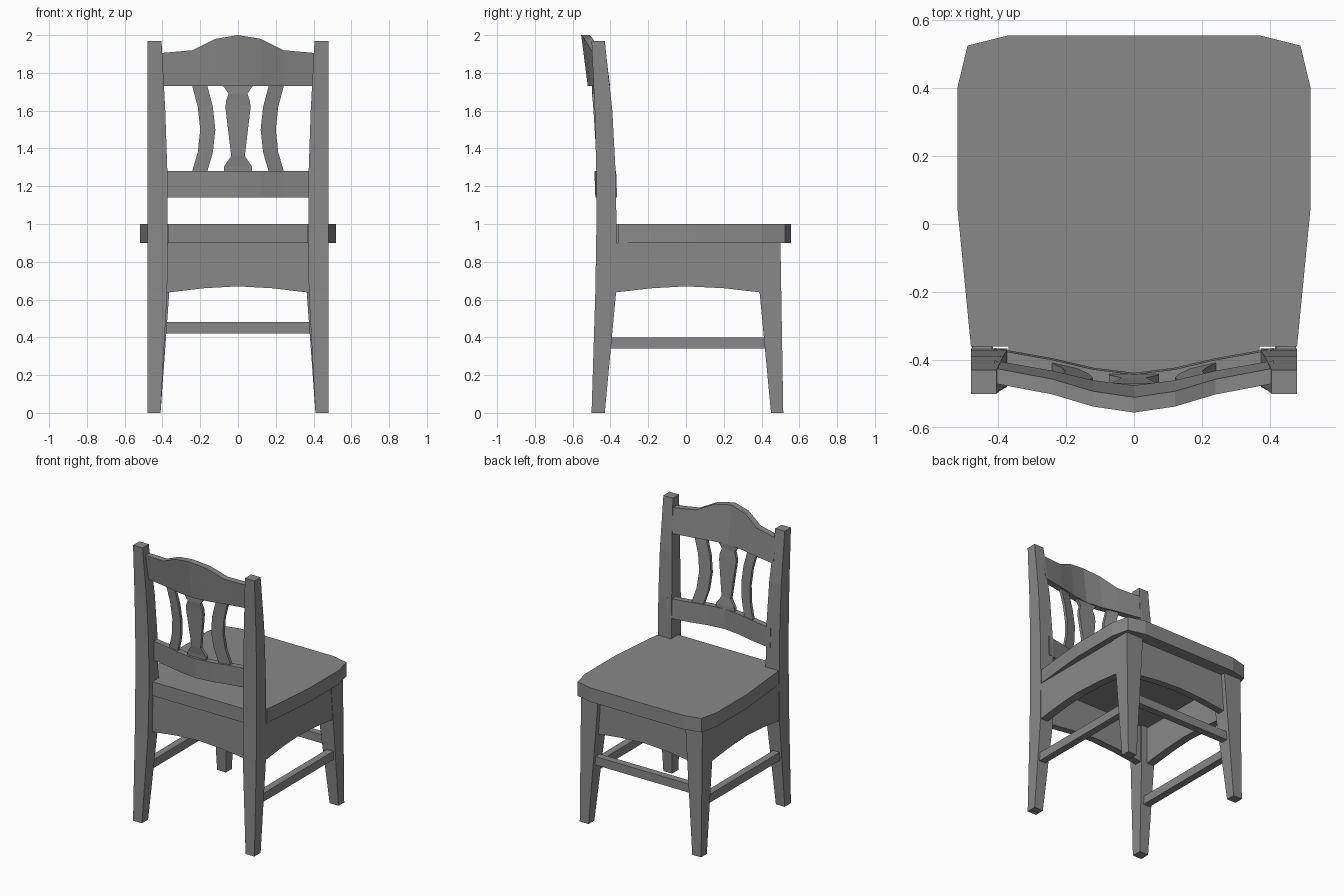
import bpy
import bmesh

cube = bpy.data.objects.get("Cube")
if cube:
    bpy.data.objects.remove(cube, do_unlink=True)

GREY = (0.25, 0.25, 0.25, 1)
paint = bpy.data.materials.new("plain grey")
paint.use_nodes = True
paint.diffuse_color = GREY
paint.node_tree.nodes["Principled BSDF"].inputs["Base Color"].default_value = GREY


def finish(name, bm):
    bmesh.ops.recalc_face_normals(bm, faces=bm.faces)
    mesh = bpy.data.meshes.new(name)
    bm.to_mesh(mesh)
    bm.free()
    mesh.materials.append(paint)
    obj = bpy.data.objects.new(name, mesh)
    bpy.context.collection.objects.link(obj)
    return obj


def loft(name, sections):
    """Skin a run of matching cross-sections and cap both ends."""
    bm = bmesh.new()
    rings = [[bm.verts.new(p) for p in s] for s in sections]
    for a, b in zip(rings, rings[1:]):
        for i in range(len(a)):
            j = (i + 1) % len(a)
            bm.faces.new((a[i], a[j], b[j], b[i]))
    bm.faces.new(rings[0])
    bm.faces.new(rings[-1])
    return finish(name, bm)


def rect(x0, x1, y0, y1, z):
    return [(x0, y0, z), (x1, y0, z), (x1, y1, z), (x0, y1, z)]


def box(name, x0, x1, y0, y1, z0, z1):
    return loft(name, [rect(x0, x1, y0, y1, z0), rect(x0, x1, y0, y1, z1)])


def interp(table, t):
    for (a, u), (b, v) in zip(table, table[1:]):
        if t <= b:
            return u + (v - u) * (t - a) / (b - a)
    return table[-1][1]


def mirrored(half):
    """Extend a centre-to-edge profile to both sides."""
    return [(-t, v) for t, v in reversed(half[1:])] + half


# Backrest surface: leans back with height and bows across its width
LEAN = [(1.14, -0.48), (1.28, -0.485), (1.73, -0.52), (2.0, -0.555)]
BOW = [(0, 0), (0.12, 0.015), (0.24, 0.043), (0.42, 0.075)]


def back_board(name, pairs, inset, thick):
    sections = []
    for ends in pairs:
        ys = [interp(LEAN, z) + interp(BOW, abs(x)) + inset for x, z in ends]
        (xa, za), (xb, zb) = ends
        sections.append([(xa, ys[0], za), (xb, ys[1], zb),
                         (xb, ys[1] + thick, zb), (xa, ys[0] + thick, za)])
    return loft(name, sections)


# Seat with corners notched around the posts
half = [(0.37, -0.44), (0.37, -0.36), (0.48, -0.36), (0.52, 0.05),
        (0.52, 0.40), (0.49, 0.525), (0.37, 0.555)]
outline = half + [(-x, y) for x, y in reversed(half)]
loft("seat", [[(x, y, z) for x, y in outline] for z in (0.9, 1.0)])

# Posts: height, inner x, back y, front y
POST = [(0, 0.41, -0.50, -0.43), (0.64, 0.375, -0.48, -0.37),
        (0.95, 0.372, -0.475, -0.367), (1.28, 0.374, -0.475, -0.373),
        (1.6, 0.385, -0.483, -0.39), (1.97, 0.405, -0.50, -0.43)]
LEG = [(0, 0.41, 0.45, 0.515), (0.9, 0.345, 0.365, 0.50)]
for side, s in (("left", 1), ("right", -1)):
    loft(side + "_back_post", [rect(s * x, s * 0.48, a, b, z) for z, x, a, b in POST])
    loft(side + "_front_leg", [rect(s * x, s * 0.48, a, b, z) for z, x, a, b in LEG])
    # Side apron with an arched lower edge
    arch = [(-0.40, 0.635), (-0.18, 0.66), (0, 0.67), (0.2, 0.66), (0.42, 0.635)]
    loft(side + "_apron", [[(s * 0.42, y, z), (s * 0.477, y, z),
                            (s * 0.477, y, 0.9), (s * 0.42, y, 0.9)] for y, z in arch])
    box(side + "_stretcher", s * 0.415, s * 0.465, -0.42, 0.45, 0.34, 0.40)
    # Bowed outer slat
    slat = [(1.27, 0.165), (1.38, 0.133), (1.5, 0.12), (1.62, 0.133), (1.74, 0.165)]
    back_board(side + "_slat", [((s * x, z), (s * (x + 0.08), z)) for z, x in slat],
               0.012, 0.022)

# Front and back aprons
arch = mirrored([(0, 0.67), (0.18, 0.66), (0.39, 0.635)])
for name, y0, y1 in (("back_apron", -0.43, -0.38), ("front_apron", 0.42, 0.47)):
    loft(name, [[(x, y0, z), (x, y1, z), (x, y1, 0.9), (x, y0, 0.9)] for x, z in arch])
box("front_stretcher", -0.4, 0.4, 0.435, 0.485, 0.42, 0.48)

# Backrest rails and vase-shaped centre slat
crest = mirrored([(0, 2.0), (0.12, 1.98), (0.24, 1.92), (0.41, 1.905)])
back_board("crest_rail", [((x, 1.73), (x, z)) for x, z in crest], 0, 0.045)
back_board("lower_rail", [((x, 1.14), (x, 1.28)) for x, _ in crest], 0, 0.042)
vase = [(1.27, 0.073), (1.305, 0.073), (1.36, 0.036), (1.61, 0.066),
        (1.65, 0.064), (1.69, 0.05), (1.73, 0.078)]
back_board("centre_slat", [((-w, z), (w, z)) for z, w in vase], 0.012, 0.022)
